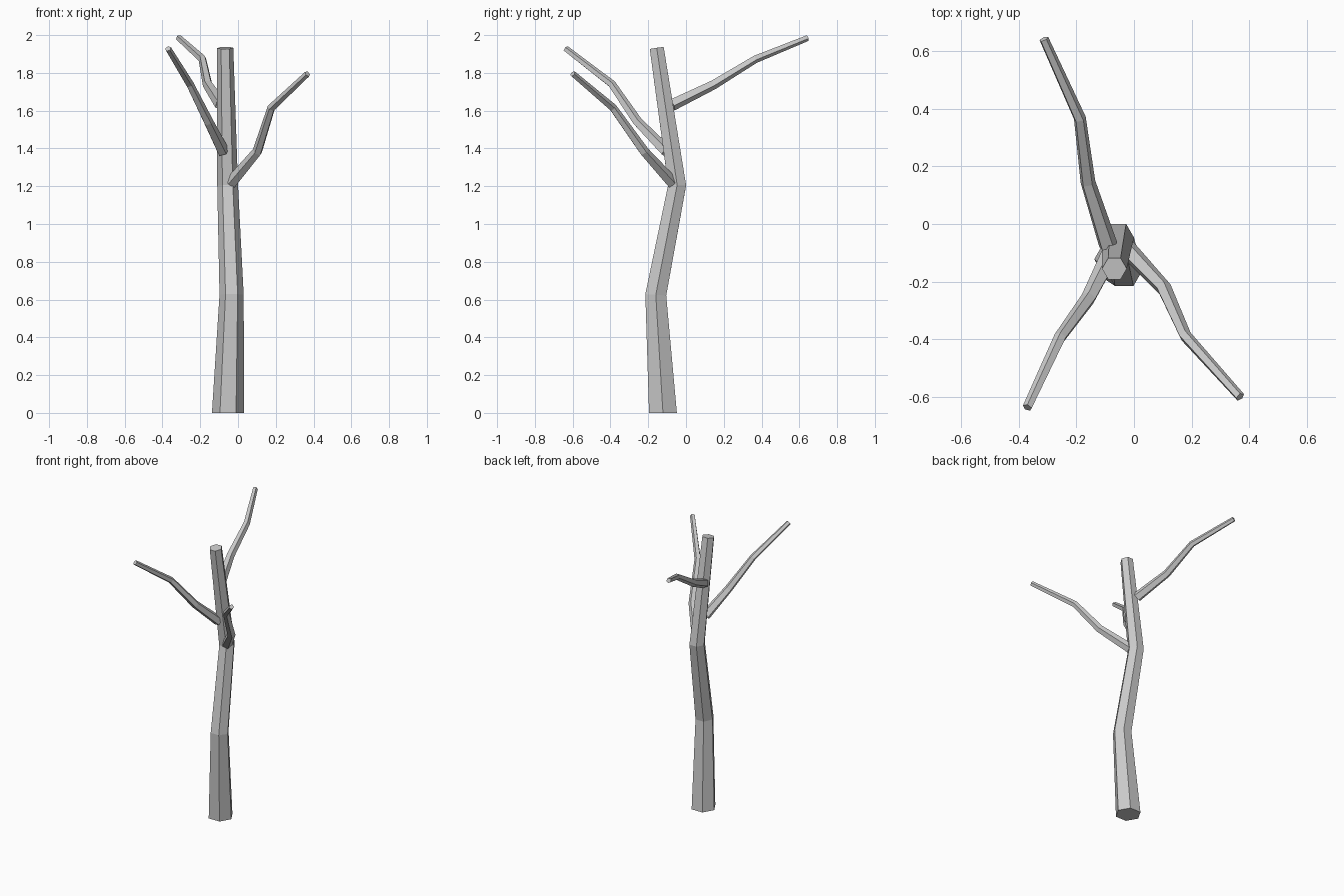
import bpy, bmesh, math
from mathutils import Vector

if "Cube" in bpy.data.objects:
    bpy.data.objects.remove(bpy.data.objects["Cube"])


def limb(name, points, radii, sides, first_dir=None, start=0.0):
    """Tapered, flat-faced tube through a few points, capped at both ends."""
    pts = [Vector(p) for p in points]
    bm = bmesh.new()
    rings = []
    for i, (p, r) in enumerate(zip(pts, radii)):
        a = (p - pts[i - 1]).normalized() if i else Vector()
        b = (pts[i + 1] - p).normalized() if i < len(pts) - 1 else Vector()
        t = (a + b).normalized()
        if i == 0 and first_dir:
            t = Vector(first_dir)
        u = (Vector((1, 0, 0)) - t * t.x).normalized()
        v = t.cross(u)
        ring = []
        for k in range(sides):
            ang = start + 2 * math.pi * k / sides
            ring.append(bm.verts.new(p + r * (u * math.cos(ang) + v * math.sin(ang))))
        rings.append(ring)
    for lo, hi in zip(rings, rings[1:]):
        for k in range(sides):
            n = (k + 1) % sides
            bm.faces.new((lo[k], lo[n], hi[n], hi[k]))
    bm.faces.new(rings[0][::-1])
    bm.faces.new(rings[-1])
    mesh = bpy.data.meshes.new(name)
    bm.to_mesh(mesh)
    bm.free()
    obj = bpy.data.objects.new(name, mesh)
    bpy.context.collection.objects.link(obj)
    return obj


# Trunk: six-sided, bending backward then forward
limb("trunk",
     [(-0.053, -0.122, 0), (-0.034, -0.16, 0.625), (-0.055, -0.047, 1.205), (-0.068, -0.155, 1.932)],
     [0.085, 0.064, 0.055, 0.043], 6, first_dir=(0, 0, 1))

# Three branches growing from the trunk
branches = {
    "branch_front_right": [(-0.035, -0.075, 1.22), (0.103, -0.222, 1.383),
                           (0.177, -0.387, 1.615), (0.368, -0.60, 1.795)],
    "branch_front_left": [(-0.08, -0.105, 1.385), (-0.157, -0.257, 1.54),
                          (-0.256, -0.393, 1.74), (-0.37, -0.637, 1.928)],
    "branch_back_left": [(-0.09, -0.075, 1.632), (-0.16, 0.143, 1.738),
                         (-0.188, 0.365, 1.873), (-0.313, 0.642, 1.985)],
}
for name, path in branches.items():
    limb(name, path, [0.034, 0.027, 0.022, 0.017], 5, start=0.3)
